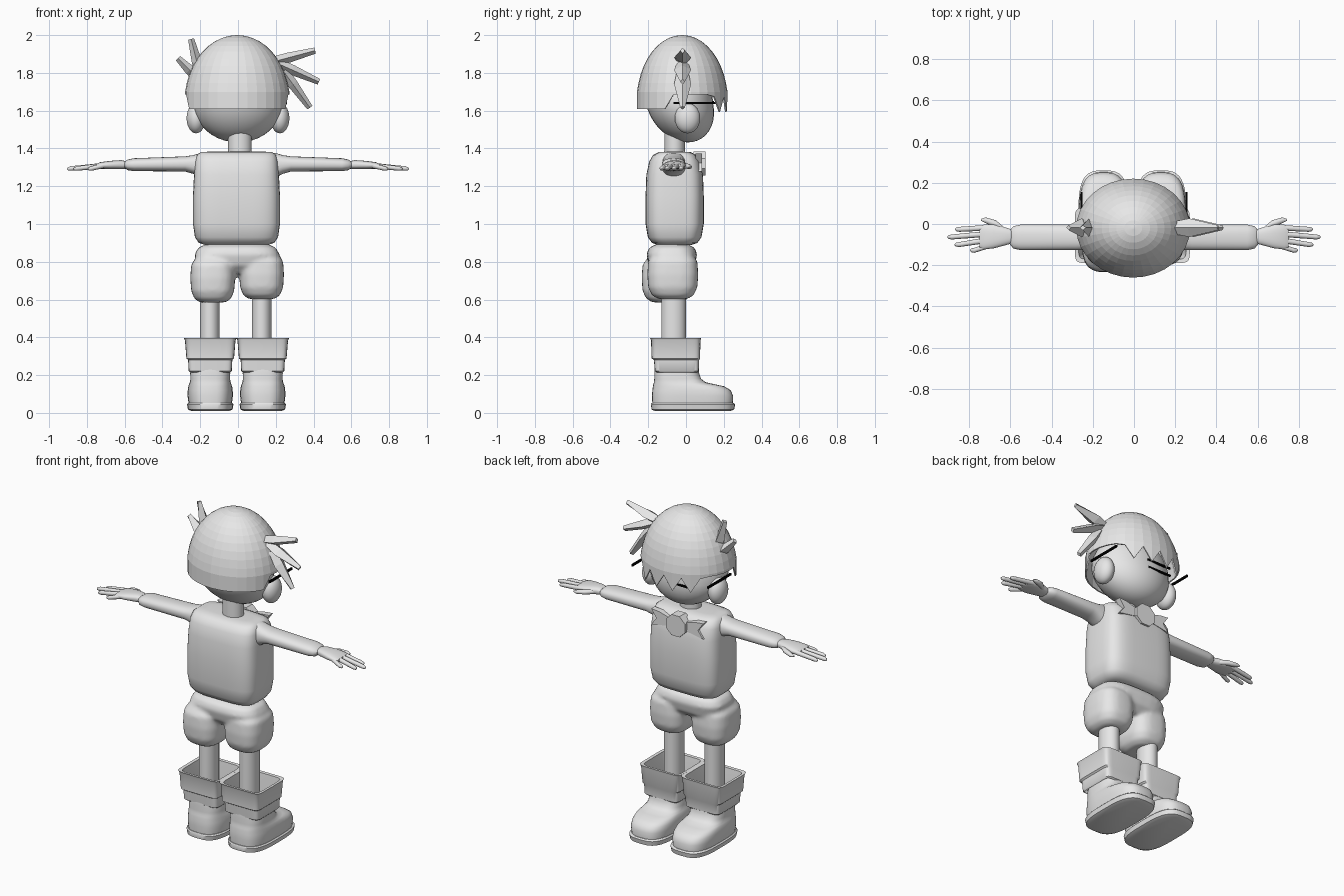
import bpy, bmesh, math
from math import sin, cos, pi
from mathutils import Vector

if "Cube" in bpy.data.objects:
    bpy.data.objects.remove(bpy.data.objects["Cube"])


def material(name, v):
    m = bpy.data.materials.new(name)
    m.use_nodes = True
    m.diffuse_color = (v, v, v, 1)
    m.node_tree.nodes["Principled BSDF"].inputs["Base Color"].default_value = (v, v, v, 1)
    return m


GREY = material("light grey", 0.8)
BLACK = material("black", 0.0)


def finish(name, bm, mat=GREY, smooth=True):
    bmesh.ops.recalc_face_normals(bm, faces=bm.faces)
    me = bpy.data.meshes.new(name)
    bm.to_mesh(me)
    bm.free()
    me.materials.append(mat)
    if smooth:
        me.shade_smooth()
        me.set_sharp_from_angle(angle=math.radians(40))
    ob = bpy.data.objects.new(name, me)
    bpy.context.collection.objects.link(ob)
    return ob


def power(v, n):
    return math.copysign(abs(v) ** (2 / n), v)


def loft(bm, rings, n=2.0, segs=32, axis="z", side=1, caps=True):
    """Skin superellipse rings (position, centre a, centre b, radius a, radius b)."""
    loops = []
    for t, ca, cb, ra, rb in rings:
        loop = []
        for i in range(segs):
            w = 2 * pi * i / segs
            a, b = ca + ra * power(cos(w), n), cb + rb * power(sin(w), n)
            loop.append(bm.verts.new((a, b, t) if axis == "z" else (side * t, a, b)))
        loops.append(loop)
    for lo, hi in zip(loops, loops[1:]):
        for i in range(segs):
            j = (i + 1) % segs
            bm.faces.new((lo[i], lo[j], hi[j], hi[i]))
    if caps:
        bm.faces.new(loops[0][::-1])
        bm.faces.new(loops[-1])
    return loops


def part(name, rings, smooth=True, **kw):
    bm = bmesh.new()
    loft(bm, rings, **kw)
    return finish(name, bm, smooth=smooth)


def ellipsoid(name, centre, radii, lean=0.0):
    bm = bmesh.new()
    bmesh.ops.create_uvsphere(bm, u_segments=32, v_segments=20, radius=1)
    for v in bm.verts:
        v.co.y += lean * max(0, -v.co.z)
        v.co = Vector(centre) + Vector(v.co[i] * radii[i] for i in range(3))
    return finish(name, bm)


def plate(name, outline, y0, y1):
    """Extrude an outline in x and z from y0 to y1."""
    bm = bmesh.new()
    face = bm.faces.new([bm.verts.new((x, y0, z)) for x, z in outline])
    out = bmesh.ops.extrude_face_region(bm, geom=[face])["geom"]
    for v in out:
        if isinstance(v, bmesh.types.BMVert):
            v.co.y = y1
    return finish(name, bm, smooth=False)


def bar(name, centre, size):
    bm = bmesh.new()
    bmesh.ops.create_cube(bm, size=1)
    for v in bm.verts:
        v.co = Vector(centre) + Vector(v.co[i] * size[i] for i in range(3))
    finish(name, bm, BLACK, False)


# Head, neck and ears
ellipsoid("head", (0, -0.035, 1.64), (0.235, 0.178, 0.208), lean=0.25)
part("neck", [(1.35, 0.01, -0.06, 0.062, 0.054), (1.5, 0.01, -0.06, 0.062, 0.054)])
for s, word in ((1, "left"), (-1, "right")):
    ellipsoid(word + "_ear", (s * 0.222, 0.008, 1.56), (0.05, 0.067, 0.08))
    bar(word + "_glasses_arm", (s * 0.255, 0.045, 1.64), (0.01, 0.22, 0.012))
bar("upper_eye_line", (-0.06, 0.142, 1.647), (0.16, 0.01, 0.01))
bar("lower_eye_line", (-0.06, 0.144, 1.6), (0.16, 0.01, 0.01))

# Hair cap: dome with a straight back, raised sides and a jagged fringe
bm = bmesh.new()
dome = [(1.7, -0.004, -0.02, 0.276, 0.24)]
for i in range(1, 11):
    w = pi / 2 * (0.09 + 0.9 * i / 10)
    dome.append((1.65 + 0.35 * sin(w), -0.004, -0.02, 0.278 * cos(w), 0.241 * cos(w)))
loops = loft(bm, [(1.61, -0.004, -0.02, 0.276, 0.24)] + dome, caps=False)
bm.faces.new(loops[-1])
for i, v in enumerate(loops[0]):
    s = sin(2 * pi * i / 32)
    if s > 0.62:
        v.co.z = 1.592 if i % 2 else 1.675
    elif s > -0.25:
        v.co.z = 1.685
hair = finish("hair_cap", bm, smooth=False)
shell = hair.modifiers.new("thickness", "SOLIDIFY")
shell.thickness = 0.008


# Hair tufts: tapered diamond spikes with blunt tips
def spike(name, base, tip, thick):
    b, t = Vector((base[0], -0.018, base[1])), Vector((tip[0], -0.018, tip[1]))
    d = (t - b).normalized()
    up, out = Vector((-d.z, 0, d.x)), Vector((0, 1, 0))
    bm = bmesh.new()
    loops = []
    for f, h, w in ((0, 1, 0.03), (0.35, 1, 0.045), (0.97, 0.6, 0.012)):
        p = b.lerp(t, f)
        loops.append([bm.verts.new(p + o) for o in
                      (up * thick * h, out * w, -up * thick * h, -out * w)])
    for lo, hi in zip(loops, loops[1:]):
        for i in range(4):
            bm.faces.new((lo[i], lo[i - 1], hi[i - 1], hi[i]))
    bm.faces.new(loops[0])
    bm.faces.new(loops[-1])
    finish(name, bm, smooth=False)


tufts = [((0.19, 1.86), (0.415, 1.92)), ((0.21, 1.85), (0.435, 1.75)),
         ((0.24, 1.81), (0.385, 1.61)), ((-0.2, 1.79), (-0.25, 1.985)),
         ((-0.22, 1.78), (-0.32, 1.88))]
for i, (base, tip) in enumerate(tufts):
    spike("hair_spike_%d" % (i + 1), base, tip, 0.027)

# Torso
torso = [(0.89, 0.17, 0.09), (0.9, 0.2, 0.12), (0.93, 0.22, 0.142), (1.0, 0.23, 0.154),
         (1.15, 0.23, 0.154), (1.26, 0.225, 0.15), (1.33, 0.22, 0.135),
         (1.365, 0.21, 0.115), (1.38, 0.19, 0.085), (1.383, 0.15, 0.05)]
part("torso", [(z, -0.008, -0.06, a, b) for z, a, b in torso], n=4, segs=48)

# Sleeves and hands
fingers = [(-0.018, -0.026, 0.868), (-0.048, -0.063, 0.905),
           (-0.078, -0.1, 0.87), (-0.106, -0.128, 0.795)]
for s, word in ((1, "left"), (-1, "right")):
    sleeve = [(0.15, 1.305, 0.075), (0.2, 1.31, 0.066), (0.235, 1.315, 0.05), (0.28, 1.318, 0.04),
              (0.55, 1.314, 0.034), (0.585, 1.313, 0.028)]
    rings = [(x, -0.065, z, 0.062 if x < 0.56 else 0.054, r) for x, z, r in sleeve]
    part(word + "_sleeve", rings + [(0.602, -0.065, 1.313, 0.035, 0.015)],
         n=2.4, axis="x", side=s)
    part(word + "_palm", [(0.58, -0.06, 1.312, 0.03, 0.018), (0.62, -0.06, 1.314, 0.042, 0.024),
                          (0.68, -0.06, 1.312, 0.058, 0.022), (0.73, -0.063, 1.31, 0.06, 0.017),
                          (0.75, -0.065, 1.308, 0.05, 0.01)], n=2.5, axis="x", side=s)
    for i, (y0, y1, tip) in enumerate(fingers):
        rings = [(0.71, y0, 1.31, 0.014, 0.014), (tip - 0.02, y1, 1.294, 0.012, 0.012),
                 (tip - 0.006, y1, 1.292, 0.009, 0.009), (tip, y1, 1.292, 0.003, 0.003)]
        part("%s_finger_%d" % (word, i + 1), rings, segs=12, axis="x", side=s)
    part(word + "_thumb", [(0.62, -0.04, 1.31, 0.015, 0.014), (0.67, 0.0, 1.308, 0.018, 0.014),
                           (0.72, 0.018, 1.303, 0.014, 0.012), (0.742, 0.02, 1.302, 0.005, 0.004)],
         segs=12, axis="x", side=s)

# Bow tie
knot = [(0.07 * cos(pi * k / 4 + 0.4), 1.32 + 0.068 * sin(pi * k / 4 + 0.4)) for k in range(8)]
plate("bow_knot", knot, 0.04, 0.102)
wing = [(0.03, 0.02), (0.12, 0.045), (0.175, 0.05), (0.14, 0.0), (0.175, -0.045), (0.03, -0.02)]
for s, word in ((1, "left"), (-1, "right")):
    plate(word + "_bow_wing", [(s * x, 1.322 + z) for x, z in wing], 0.05, 0.085)

# Puffy shorts: waist and two legs fused together
bm = bmesh.new()
loft(bm, [(0.74, -0.005, -0.075, 0.12, 0.08), (0.78, -0.005, -0.075, 0.21, 0.12),
          (0.84, -0.005, -0.075, 0.225, 0.135), (0.875, -0.005, -0.075, 0.205, 0.12),
          (0.895, -0.005, -0.075, 0.16, 0.08)], n=3)
for cx, cy, low in ((-0.134, -0.1, 0.585), (0.125, -0.07, 0.603)):
    puff = [(0, 0.6), (0.02, 0.85), (0.06, 1), (0.13, 1.04), (0.2, 1), (0.25, 0.7)]
    loft(bm, [(low + z, cx, cy, 0.114 * k, 0.13 * k) for z, k in puff], n=2.8)
shorts = finish("shorts", bm)
fuse = shorts.modifiers.new("fuse", "REMESH")
fuse.mode = "VOXEL"
fuse.voxel_size = 0.01
fuse.use_smooth_shade = True
soften = shorts.modifiers.new("soften", "SMOOTH")
soften.iterations = 8

# Legs and boots; boot rings are (height, back, front, half width)
sole = [(0.01, -0.165, 0.235, 0.1), (0.018, -0.182, 0.255, 0.118),
        (0.045, -0.186, 0.26, 0.123), (0.052, -0.182, 0.252, 0.116)]
upper = [(0.045, -0.178, 0.248, 0.114), (0.09, -0.18, 0.25, 0.12), (0.12, -0.178, 0.236, 0.119),
         (0.14, -0.175, 0.205, 0.116), (0.152, -0.173, 0.15, 0.112), (0.162, -0.17, 0.105, 0.108),
         (0.18, -0.168, 0.08, 0.105), (0.21, -0.168, 0.07, 0.106), (0.235, -0.165, 0.065, 0.1)]
cuff = [(0.215, -0.155, 0.06, 0.108), (0.222, -0.165, 0.068, 0.114), (0.28, -0.17, 0.07, 0.117),
        (0.288, -0.182, 0.074, 0.126), (0.385, -0.185, 0.077, 0.134), (0.396, -0.19, 0.08, 0.14),
        (0.394, -0.172, 0.062, 0.122), (0.29, -0.155, 0.05, 0.105), (0.23, -0.15, 0.045, 0.1)]
for cx, leg_x, word in ((0.131, 0.125, "left"), (-0.147, -0.149, "right")):
    part(word + "_leg", [(0.2, leg_x, -0.066, 0.052, 0.065), (0.66, leg_x, -0.066, 0.052, 0.065)])
    for piece, rows, n in (("sole", sole, 3.2), ("boot", upper, 3.0), ("boot_cuff", cuff, 9)):
        rings = [(z, cx, (a + b) / 2, w, (b - a) / 2) for z, a, b, w in rows]
        part(word + "_" + piece, rings, n=n, segs=40, caps=piece != "boot_cuff")
